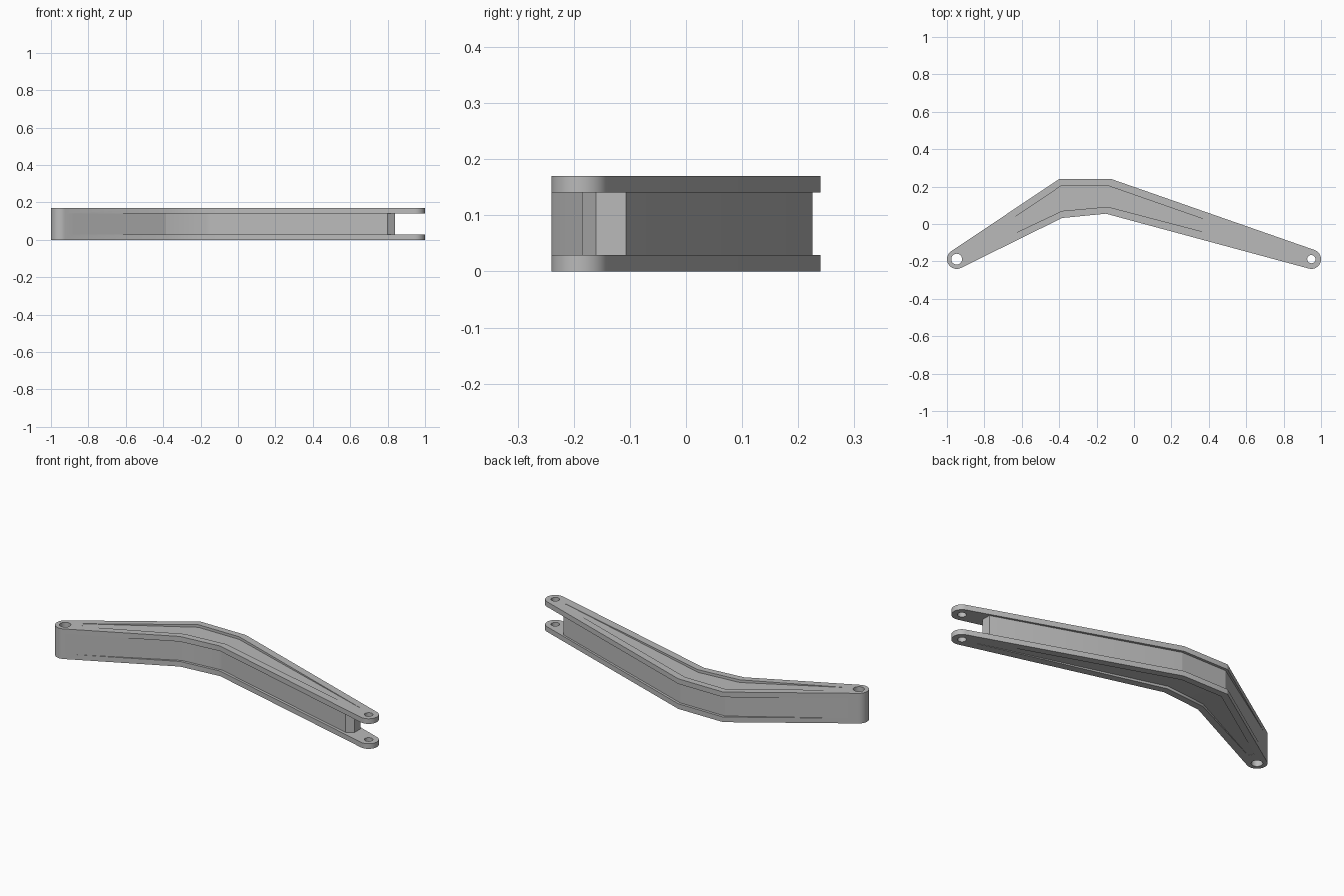
import bpy
import bmesh
from math import acos, atan2, cos, sin, tau, radians
from mathutils import Vector

if "Cube" in bpy.data.objects:
    bpy.data.objects.remove(bpy.data.objects["Cube"])

HEIGHT, FLANGE, RECESS = 0.17, 0.029, 0.015
BOSS_R = 0.052
LEFT_C, RIGHT_C = Vector((-0.948, -0.188)), Vector((0.948, -0.188))

grey = bpy.data.materials.new("grey metal")
grey.use_nodes = True
colour = (0.49, 0.49, 0.49, 1)
grey.diffuse_color = colour
grey.node_tree.nodes["Principled BSDF"].inputs["Base Color"].default_value = colour


def loft(name, low, high):
    """Closed solid between two matching loops of 3D points."""
    bm = bmesh.new()
    a = [bm.verts.new(p) for p in low]
    b = [bm.verts.new(p) for p in high]
    n = len(a)
    bm.faces.new(a[::-1])
    bm.faces.new(b)
    for i in range(n):
        j = (i + 1) % n
        bm.faces.new((a[i], a[j], b[j], b[i]))
    bmesh.ops.recalc_face_normals(bm, faces=bm.faces)
    # split the long concave caps so that they stay well defined
    bmesh.ops.triangulate(bm, faces=[f for f in bm.faces if len(f.verts) > 4])
    mesh = bpy.data.meshes.new(name)
    bm.to_mesh(mesh)
    bm.free()
    mesh.materials.append(grey)
    obj = bpy.data.objects.new(name, mesh)
    bpy.context.collection.objects.link(obj)
    return obj


def prism(name, pts, z0, z1):
    return loft(name, [(p[0], p[1], z0) for p in pts], [(p[0], p[1], z1) for p in pts])


def combine(target, tool, operation):
    """Apply a boolean and discard the tool."""
    tool.hide_render = True
    mod = target.modifiers.new("cut", 'BOOLEAN')
    mod.operation, mod.object, mod.solver = operation, tool, 'EXACT'
    bpy.context.view_layer.objects.active = target
    bpy.ops.object.modifier_apply(modifier=mod.name)
    bpy.data.objects.remove(tool)


def arc(centre, radius, start, end, steps=20):
    return [centre + radius * Vector((cos(t), sin(t)))
            for t in (start + (end - start) * i / steps for i in range(steps + 1))]


def tangent(centre, point, side):
    """Angle on the boss where the line to the point touches it."""
    d = point - centre
    return atan2(d.y, d.x) + side * acos(BOSS_R / d.length)


# Outline: two round bosses joined to a bent middle by tangent lines
upper = [Vector((-0.40, 0.24)), Vector((-0.12, 0.24))]
lower = [Vector((-0.385, 0.032)), Vector((-0.15, 0.055))]
left_arc = arc(LEFT_C, BOSS_R, tangent(LEFT_C, upper[0], 1),
               tangent(LEFT_C, lower[0], -1) + tau)
right_arc = arc(RIGHT_C, BOSS_R, tangent(RIGHT_C, lower[1], 1) - tau,
                tangent(RIGHT_C, upper[1], -1))
outline = lower + right_arc + upper[::-1] + left_arc

# Web: sides sink in between the flanges, and it stops short of the fork
inset = Vector((0, 0.015))
fork_end = [(0.8, -0.185), (0.84, -0.16), (0.84, -0.107)]
web_pts = ([left_arc[-1].lerp(lower[0], 0.08)] + [p + inset for p in lower] + fork_end
           + [p - inset for p in upper[::-1]]
           + [left_arc[0].lerp(upper[0], 0.08)] + left_arc)

arm = prism("bent_arm", outline, 0, FLANGE)
combine(arm, prism("web", web_pts, FLANGE, HEIGHT - FLANGE), 'UNION')
combine(arm, prism("top_flange", outline, HEIGHT - FLANGE, HEIGHT), 'UNION')

# Pin holes through the bosses
for centre, radius in ((LEFT_C, 0.029), (RIGHT_C, 0.022)):
    hole = prism("pin_hole", arc(centre, radius, 0, tau, 32)[:-1], -0.1, HEIGHT + 0.1)
    combine(arm, hole, 'DIFFERENCE')

# Recesses in both faces, fading out toward the bosses
near = [(-0.865, -0.157), (-0.385, 0.07), (-0.14, 0.092), (0.87, -0.172)]
far = [(-0.88, -0.125), (-0.39, 0.203), (-0.135, 0.203), (0.87, -0.148)]
depths = [0.001, RECESS, RECESS, 0.001]
for face_z, out in ((HEIGHT, 1), (0, -1)):
    bm = bmesh.new()
    rows = []
    for n, f, d in zip(near, far, depths):
        rows.append([bm.verts.new((p[0], p[1], z)) for p, z in (
            (n, face_z - out * d), (f, face_z - out * d),
            (f, face_z + out * 0.03), (n, face_z + out * 0.03))])
    for a, b in zip(rows, rows[1:]):
        for i in range(4):
            j = (i + 1) % 4
            bm.faces.new((a[i], a[j], b[j], b[i]))
    bm.faces.new(rows[0])
    bm.faces.new(rows[-1])
    bmesh.ops.recalc_face_normals(bm, faces=bm.faces)
    mesh = bpy.data.meshes.new("recess")
    bm.to_mesh(mesh)
    bm.free()
    mesh.materials.append(grey)
    cutter = bpy.data.objects.new("recess", mesh)
    bpy.context.collection.objects.link(cutter)
    combine(arm, cutter, 'DIFFERENCE')

# Smooth the bosses and gentle bends, keep the machined edges crisp
bpy.ops.object.select_all(action='DESELECT')
arm.select_set(True)
bpy.context.view_layer.objects.active = arm
bpy.ops.object.shade_smooth_by_angle(angle=radians(30))
